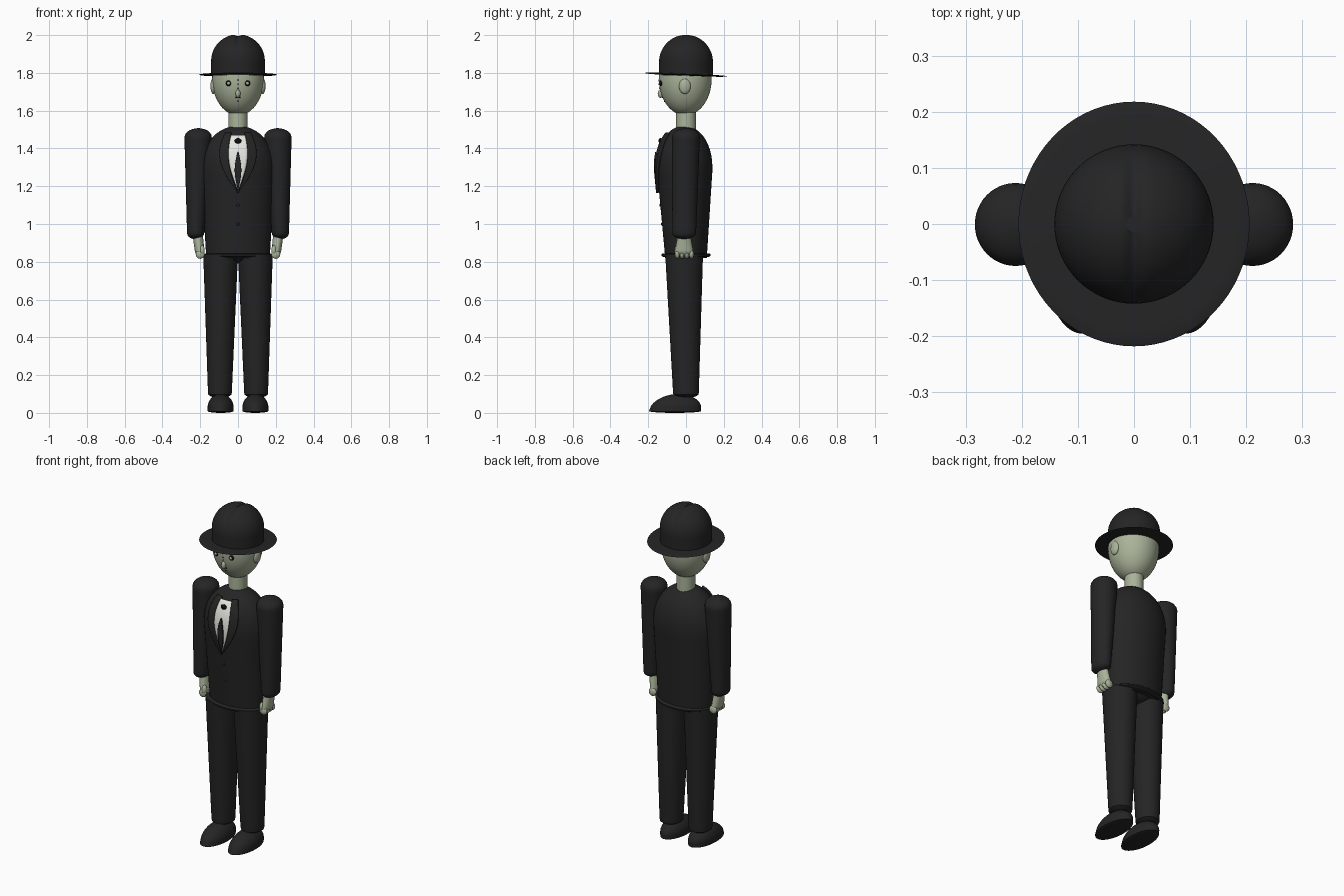
import bpy, bmesh, math
from mathutils import Matrix, Vector

if "Cube" in bpy.data.objects:
    bpy.data.objects.remove(bpy.data.objects["Cube"])


def material(name, red, green, blue):
    mat = bpy.data.materials.new(name)
    mat.use_nodes = True
    colour = (red, green, blue, 1)
    mat.diffuse_color = colour
    mat.node_tree.nodes["Principled BSDF"].inputs["Base Color"].default_value = colour
    return mat


CLOTH = material("dark cloth", .018, .018, .018)
SKIN = material("pale green skin", .4, .45, .32)
WHITE = material("shirt white", .8, .8, .75)
BLACK = material("ink black", .004, .004, .004)


def finish(name, bm, mat):
    bmesh.ops.recalc_face_normals(bm, faces=bm.faces)
    mesh = bpy.data.meshes.new(name)
    bm.to_mesh(mesh)
    bm.free()
    mesh.materials.append(mat)
    ob = bpy.data.objects.new(name, mesh)
    bpy.context.collection.objects.link(ob)
    return ob


def rounding(distance, radius):
    """Scale of a section this far from a rounded end."""
    if distance >= radius:
        return 1
    return max(.1, math.sqrt(1 - (1 - distance / radius) ** 2))


def section(shape, t):
    """Centre and radii of a tapering, round-ended body at t from bottom to top."""
    low, high = Vector(shape["low"]), Vector(shape["high"])
    height = high.z - low.z
    scale = rounding(t * height, shape["round_low"]) * rounding((1 - t) * height, shape["round_high"])
    size = Vector(shape["low_size"]).lerp(Vector(shape["high_size"]), t) * scale
    return low.lerp(high, t), size


def body(name, mat, shape, side=1, rings=32, segments=48):
    bm = bmesh.new()
    loops = []
    for k in range(rings + 1):
        centre, size = section(shape, (1 - math.cos(math.pi * k / rings)) / 2)
        loop = []
        for i in range(segments):
            angle = math.tau * i / segments
            loop.append(bm.verts.new((side * centre.x + size.x * math.cos(angle),
                                      centre.y + size.y * math.sin(angle), centre.z)))
        loops.append(loop)
    for lower, upper in zip(loops, loops[1:]):
        for i in range(segments):
            j = (i + 1) % segments
            bm.faces.new((lower[i], lower[j], upper[j], upper[i]))
    bm.faces.new(loops[0])
    bm.faces.new(loops[-1])
    return finish(name, bm, mat)


def shaped(low, high, low_size, high_size, round_low=0, round_high=0):
    return dict(low=low, high=high, low_size=low_size, high_size=high_size,
                round_low=round_low, round_high=round_high)


def ball(name, mat, centre, size, segments=24):
    bm = bmesh.new()
    placing = Matrix.Translation(centre) @ Matrix.Diagonal((*size, 1))
    bmesh.ops.create_uvsphere(bm, u_segments=segments, v_segments=segments // 2, radius=1, matrix=placing)
    return finish(name, bm, mat)


def chest_y(x, z):
    low, high = TORSO["low"][2], TORSO["high"][2]
    centre, size = section(TORSO, (z - low) / (high - low))
    return centre.y - size.y * math.sqrt(max(0, 1 - (x / size.x) ** 2))


def face_y(x, z):
    dx, dz = x / HEAD_SIZE.x, (z - HEAD_CENTRE.z) / HEAD_SIZE.z
    return HEAD_CENTRE.y - HEAD_SIZE.y * math.sqrt(1 - dx * dx - dz * dz)


def panel(name, mat, bottom, top, inner, outer, turn, lift, thickness, side=1, rows=24, columns=8):
    """Cloth panel on the chest whose edges follow a sine from its point upwards."""
    bm = bmesh.new()
    grid = []
    for k in range(rows + 1):
        t = k / rows
        z = bottom + (top - bottom) * t
        spread = math.sin(turn * t) + .01
        row = []
        for c in range(columns + 1):
            x = side * spread * (inner + (outer - inner) * c / columns)
            row.append(bm.verts.new((x, chest_y(x, z) - lift, z)))
        grid.append(row)
    for lower, upper in zip(grid, grid[1:]):
        for i in range(columns):
            bm.faces.new((lower[i], lower[i + 1], upper[i + 1], upper[i]))
    ob = finish(name, bm, mat)
    solid = ob.modifiers.new("thickness", "SOLIDIFY")
    solid.thickness = thickness
    solid.offset = 0


# Jacket
TORSO = shaped(low=(0, 0, .82), high=(0, -.01, 1.52), low_size=(.168, .11), high_size=(.21, .165), round_high=.25)
body("jacket_body", CLOTH, TORSO)
body("jacket_hem", CLOTH, shaped(low=(0, 0, .82), high=(0, 0, .85), low_size=(.18, .13), high_size=(.18, .13),
                                 round_low=.01, round_high=.01), rings=12)
ball("trouser_seat", CLOTH, (0, 0, .85), (.12, .1, .06))
for number, z in enumerate((1.1, 1), start=1):
    ball(f"jacket_button_{number}", CLOTH, (0, chest_y(0, z), z), (.008, .005, .008))

# Shirt and tie
panel("shirt_front", WHITE, bottom=1.18, top=1.47, inner=-.052, outer=.052, turn=2.2, lift=.004, thickness=.006)
panel("tie_blade", CLOTH, bottom=1.18, top=1.38, inner=-.017, outer=.017, turn=3, lift=.012, thickness=.009)
ball("tie_knot", BLACK, (0, chest_y(0, 1.44) - .01, 1.44), (.018, .01, .015))

# Head and face
HEAD_CENTRE = Vector((0, -.004, 1.77))
HEAD_SIZE = Vector((.137, .14, .195))
ball("head", SKIN, HEAD_CENTRE, HEAD_SIZE, segments=48)
body("neck", SKIN, shaped(low=(0, 0, 1.48), high=(0, 0, 1.62), low_size=(.05, .052), high_size=(.05, .052)), rings=4)
ball("nose", SKIN, (0, face_y(0, 1.69) - .003, 1.69), (.013, .015, .022))
ball("mouth", BLACK, (0, face_y(0, 1.67), 1.67), (.014, .004, .004))
for number in range(3):
    z = 1.72 + .02 * number
    ball(f"brow_mark_{number + 1}", BLACK, (0, face_y(0, z), z), (.003, .003, .005), segments=8)
ball("chin_mark", BLACK, (0, face_y(0, 1.65), 1.65), (.003, .003, .005), segments=8)

# Paired parts
for side, word in ((1, "left"), (-1, "right")):
    panel(f"{word}_lapel", CLOTH, bottom=1.165, top=1.48, inner=.05, outer=.094, turn=2.4,
          lift=.008, thickness=.016, side=side)
    body(f"{word}_sleeve", CLOTH,
         shaped(low=(.225, -.01, .92), high=(.21, 0, 1.507), low_size=(.044, .062), high_size=(.075, .075),
                round_low=.03, round_high=.05), side)
    body(f"{word}_trouser_leg", CLOTH,
         shaped(low=(.096, 0, .08), high=(.092, -.01, .84), low_size=(.062, .067), high_size=(.092, .1),
                round_low=.02), side)
    body(f"{word}_shoe", CLOTH,
         shaped(low=(.092, -.06, 0), high=(.092, -.04, .1), low_size=(.069, .14), high_size=(.068, .12),
                round_low=.01, round_high=.07), side)
    # Hand with curled fingers
    body(f"{word}_palm", SKIN,
         shaped(low=(.2, -.01, .83), high=(.213, -.01, .94), low_size=(.025, .053), high_size=(.027, .034),
                round_low=.03), side, segments=24)
    for finger in range(4):
        ball(f"{word}_finger_{finger + 1}", SKIN, (side * .2, .025 * finger - .046, .84), (.024, .013, .024))
    ball(f"{word}_thumb", SKIN, (side * .19, -.045, .86), (.014, .016, .028))
    # Ear and eye
    ball(f"{word}_ear", SKIN, (side * .13, -.006, 1.73), (.016, .031, .042))
    eye = Vector((side * .05, face_y(.05, 1.745), 1.745))
    ball(f"{word}_eye_rim", BLACK, eye, (.015, .008, .015))
    ball(f"{word}_eye", SKIN, eye - Vector((0, .006, 0)), (.008, .004, .008))

# Hat with creased crown and tilted brim
crown = body("hat_crown", CLOTH, shaped(low=(0, 0, 1.785), high=(0, 0, 2.004), low_size=(.142, .142),
                                        high_size=(.142, .142), round_high=.14), segments=72)
for vert in crown.data.vertices:
    depth = .012 * min(1, max(0, (vert.co.z - 1.88) / .08))
    vert.co.z -= depth * math.exp(-(vert.co.x / .014) ** 2)
brim = body("hat_brim", CLOTH, shaped(low=(0, 0, 1.784), high=(0, 0, 1.797), low_size=(.206, .218),
                                      high_size=(.206, .218), round_low=.006, round_high=.006),
            rings=12, segments=72)
for vert in brim.data.vertices:
    vert.co.z -= .04 * vert.co.y

# Smooth shading with crisp edges
bpy.ops.object.select_all(action="DESELECT")
for ob in bpy.context.collection.objects:
    if ob.type == "MESH":
        ob.select_set(True)
        bpy.context.view_layer.objects.active = ob
bpy.ops.object.shade_smooth_by_angle(angle=math.radians(40))
